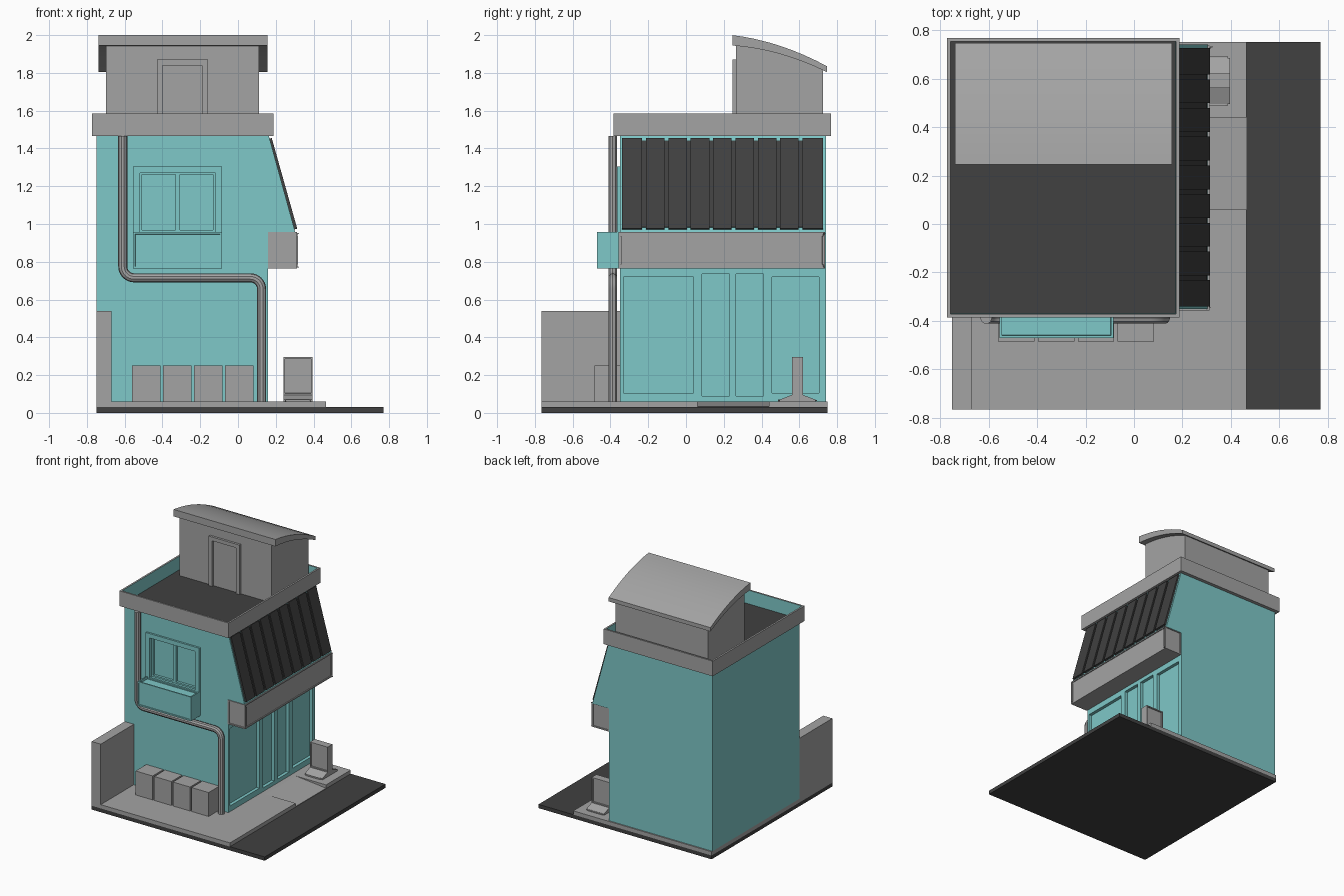
import bpy, bmesh, math
from mathutils import Vector

if "Cube" in bpy.data.objects:
    bpy.data.objects.remove(bpy.data.objects["Cube"])


def material(name, rgb):
    m = bpy.data.materials.new(name)
    m.diffuse_color = (*rgb, 1)
    m.use_nodes = True
    m.node_tree.nodes["Principled BSDF"].inputs["Base Color"].default_value = m.diffuse_color
    return m


GREY = material("concrete_grey", (0.37, 0.37, 0.37))
TEAL = material("wall_teal", (0.21, 0.58, 0.58))
DARK = material("asphalt_dark", (0.052, 0.052, 0.052))


def finish(name, bm, *mats):
    me = bpy.data.meshes.new(name)
    bm.to_mesh(me)
    bm.free()
    ob = bpy.data.objects.new(name, me)
    bpy.context.collection.objects.link(ob)
    for m in mats:
        me.materials.append(m)
    return ob


def add_box(bm, x, y, z):
    vs = [bm.verts.new((a, b, c)) for a in x for b in y for c in z]
    for f in ((0, 1, 3, 2), (4, 6, 7, 5), (0, 4, 5, 1), (2, 3, 7, 6), (0, 2, 6, 4), (1, 5, 7, 3)):
        bm.faces.new([vs[i] for i in f])
    bmesh.ops.recalc_face_normals(bm, faces=bm.faces)


def add_prism(bm, pts, axis, lo, hi):
    """Extrude a profile: axis 'y' takes (x, z) points, axis 'x' takes (y, z) points."""
    def place(p, t):
        return (p[0], t, p[1]) if axis == 'y' else (t, p[0], p[1])
    a = [bm.verts.new(place(p, lo)) for p in pts]
    b = [bm.verts.new(place(p, hi)) for p in pts]
    bm.faces.new(a)
    bm.faces.new(b[::-1])
    n = len(pts)
    for i in range(n):
        bm.faces.new((a[i], a[(i + 1) % n], b[(i + 1) % n], b[i]))
    bmesh.ops.recalc_face_normals(bm, faces=bm.faces)


def inset(bm, direction, margin, depth):
    """Border and then recess the faces that look along a direction."""
    bm.normal_update()
    d = Vector(direction)
    fs = [f for f in bm.faces if f.normal.dot(d) > 0.95]
    bmesh.ops.inset_individual(bm, faces=fs, thickness=margin, depth=0)
    ring = bmesh.ops.inset_individual(bm, faces=fs, thickness=0.001, depth=-depth)['faces']
    return fs, ring


def box(name, x, y, z, mat, insets=()):
    bm = bmesh.new()
    add_box(bm, x, y, z)
    for args in insets:
        inset(bm, *args)
    return finish(name, bm, mat)


def prism(name, pts, axis, lo, hi, mat):
    bm = bmesh.new()
    add_prism(bm, pts, axis, lo, hi)
    return finish(name, bm, mat)


def frame(name, x, z, y, w, mat, bottom=True):
    """Rectangular surround standing in the xz plane."""
    bm = bmesh.new()
    add_box(bm, (x[0], x[0] + w), y, z)
    add_box(bm, (x[1] - w, x[1]), y, z)
    add_box(bm, (x[0] + w, x[1] - w), y, (z[1] - w, z[1]))
    if bottom:
        add_box(bm, (x[0] + w, x[1] - w), y, (z[0], z[0] + w))
    return finish(name, bm, mat)


# Road slab and pavement with a dropped kerb
box("road_slab", (-0.75, 0.77), (-0.765, 0.75), (0, 0.03), DARK)
bm = bmesh.new()
add_box(bm, (-0.75, 0.465), (-0.765, 0.06), (0.03, 0.06))
add_box(bm, (-0.75, 0.465), (0.44, 0.75), (0.03, 0.06))
add_prism(bm, [(-0.75, 0.03), (0.465, 0.03), (0.465, 0.034), (0.2, 0.06), (-0.75, 0.06)], 'y', 0.06, 0.44)
finish("pavement", bm, GREY)

# House body with sloping upper right side
body = prism("house_body", [(-0.75, 0.06), (0.16, 0.06), (0.16, 0.95), (0.305, 0.95),
                            (0.163, 1.467), (-0.75, 1.467)], 'y', -0.35, 0.74, TEAL)

# Recessed shopfront panels and window opening
bm = bmesh.new()
for y0, y1, z0, z1 in ((-0.33, 0.04, 0.105, 0.72), (0.085, 0.23, 0.09, 0.735),
                       (0.265, 0.41, 0.09, 0.735), (0.455, 0.705, 0.105, 0.72)):
    add_box(bm, (0.135, 0.25), (y0, y1), (z0, z1))
add_box(bm, (-0.52, -0.12), (-0.4, -0.32), (0.957, 1.275))
cutter = finish("opening_cutter", bm, TEAL)
cutter.hide_render = True
cutter.hide_viewport = True
mod = body.modifiers.new("openings", 'BOOLEAN')
mod.operation = 'DIFFERENCE'
mod.solver = 'EXACT'
mod.object = cutter

# Window surround, sashes and planter
frame("window_surround", (-0.555, -0.085), (0.957, 1.305), (-0.365, -0.349), 0.035, TEAL, False)
for i, (x0, x1) in enumerate(((-0.52, -0.32), (-0.32, -0.12))):
    frame(f"window_sash_{i + 1}", (x0, x1), (0.957, 1.275), (-0.34, -0.319), 0.012, TEAL)
box("window_planter", (-0.555, -0.085), (-0.47, -0.349), (0.765, 0.957), TEAL,
    [((0, 0, 1), 0.015, 0.02), ((0, -1, 0), 0.015, 0.006)])

# Sloping roof boards: nine raised plates over a shorter backing
top, foot = Vector((0.167, 1.452)), Vector((0.302, 0.972))
along = (foot - top).normalized()
out = Vector((-along.y, along.x))


def slope_profile(trim, h):
    a, b = top + along * trim, foot - along * trim
    return [a - out * 0.005, b - out * 0.005, b + out * h, a + out * h]


bm = bmesh.new()
add_prism(bm, slope_profile(0.012, 0.003), 'y', -0.34, 0.725)
step = 1.065 / 9
for i in range(9):
    y0 = -0.34 + i * step
    add_prism(bm, slope_profile(0, 0.012), 'y', y0 + (0.01 if i else 0), y0 + step - (0.01 if i < 8 else 0))
finish("slope_boards", bm, DARK)

# Fascia box under the slope
box("shop_fascia", (0.159, 0.312), (-0.357, 0.737), (0.765, 0.957), GREY,
    [((1, 0, 0), 0.014, 0.006), ((0, -1, 0), 0.014, 0.006), ((0, 1, 0), 0.014, 0.006)])

# Parapet: grey outside, teal inside, dark floor
bm = bmesh.new()
add_box(bm, (-0.772, 0.187), (-0.385, 0.767), (1.465, 1.585))
floor, ring = inset(bm, (0, 0, 1), 0.02, 0.108)
for f in ring:
    f.material_index = 1
for f in floor:
    f.material_index = 2
finish("roof_parapet", bm, GREY, TEAL, DARK)

# Stair house with door and curved roof
prism("stair_house", [(0.265, 1.47), (0.725, 1.47), (0.725, 1.825), (0.65, 1.86), (0.55, 1.90),
                      (0.42, 1.94), (0.265, 1.96)], 'x', -0.70, 0.11, GREY)
frame("stair_door_frame", (-0.43, -0.16), (1.47, 1.87), (0.247, 0.27), 0.03, GREY, False)
upper, lower = [], []
for i in range(9):
    t = i / 8
    y = 0.245 + 0.502 * t
    z = 2.0 - 0.06 * t - 0.105 * t * t
    upper.append((y, z))
    lower.append((y, z - 0.055 + 0.024 * t))
roof = prism("stair_roof", upper + lower[::-1], 'x', -0.738, 0.156, GREY)

# Drain pipe with rounded bends
path = []
for cx, cz, start, r in ((-0.55, 0.775, 180, 0.06), (0.065, 0.655, 90, 0.06)):
    sweep = 90 if start == 180 else -90
    for k in range(9):
        a = math.radians(start + sweep * k / 8)
        path.append((cx + r * math.cos(a), cz + r * math.sin(a)))
path = [(-0.61, 1.467)] + path + [(0.125, 0.06)]
cu = bpy.data.curves.new("drain_pipe", 'CURVE')
cu.dimensions = '3D'
cu.bevel_depth = 0.024
cu.bevel_resolution = 3
cu.use_fill_caps = True
sp = cu.splines.new('POLY')
sp.points.add(len(path) - 1)
for p, (x, z) in zip(sp.points, path):
    p.co = (x, -0.388, z, 1)
pipe = bpy.data.objects.new("drain_pipe", cu)
bpy.context.collection.objects.link(pipe)
cu.materials.append(GREY)
bpy.ops.object.select_all(action='DESELECT')
pipe.select_set(True)
bpy.context.view_layer.objects.active = pipe
bpy.ops.object.convert(target='MESH')
bpy.context.view_layer.objects.active.select_set(True)
roof.select_set(True)
bpy.ops.object.shade_smooth_by_angle(angle=math.radians(35))

# Garden wall and row of storage boxes
box("garden_wall", (-0.75, -0.67), (-0.765, -0.349), (0.06, 0.54), GREY)
for i in range(4):
    x0 = -0.56 + i * 0.164
    box(f"storage_box_{i + 1}", (x0, x0 + 0.15), (-0.485, -0.349), (0.06, 0.25), GREY)

# Pavement sign on a flared foot
bm = bmesh.new()
add_prism(bm, [(0.495, 0.06), (0.495, 0.07), (0.56, 0.095), (0.56, 0.295), (0.62, 0.295),
               (0.62, 0.095), (0.685, 0.07), (0.685, 0.06)], 'x', 0.24, 0.395)
inset(bm, (0, -1, 0), 0.012, 0.008)
inset(bm, (0, 1, 0), 0.012, 0.008)
finish("pavement_sign", bm, GREY)
